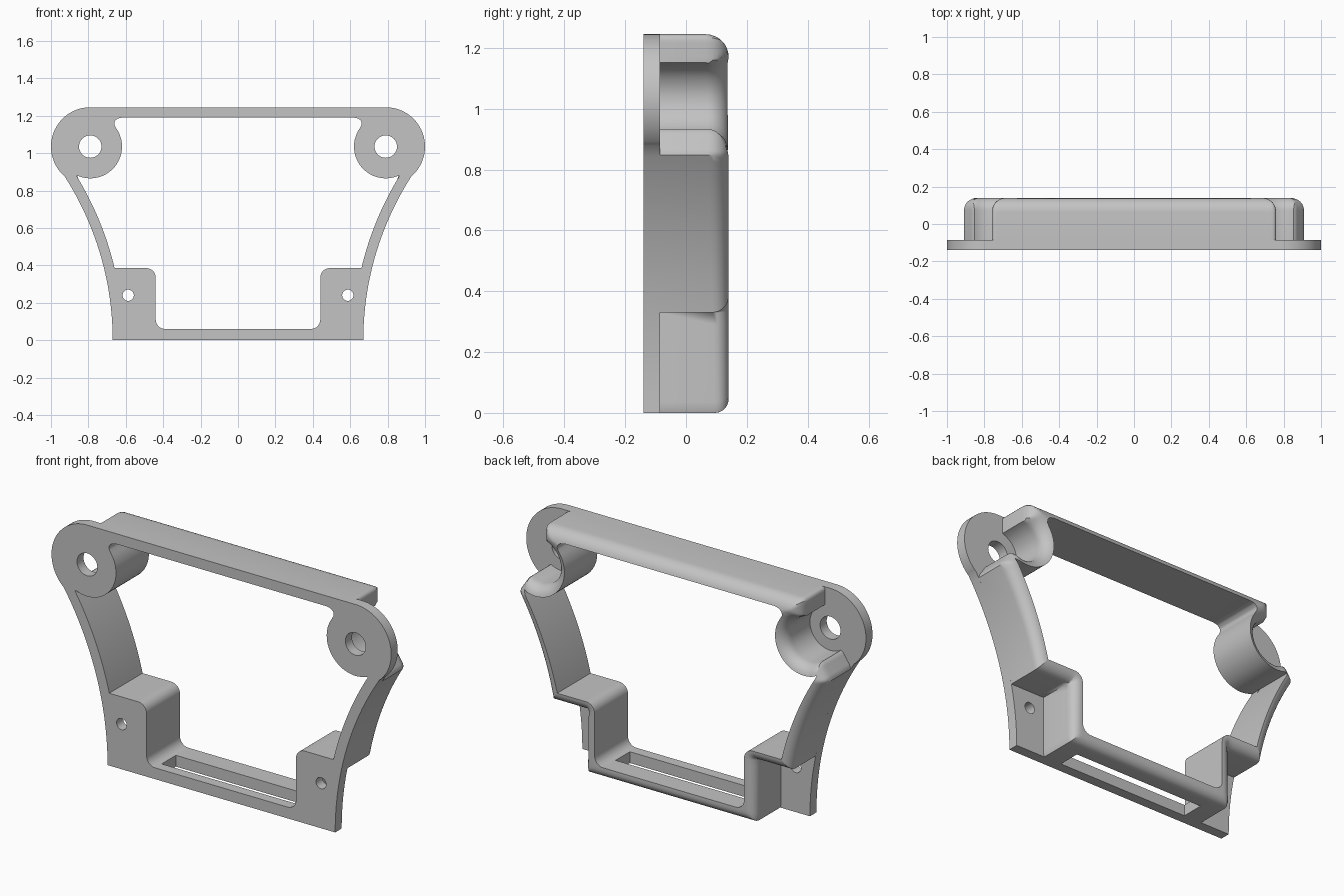
import bpy, bmesh, math
from mathutils import Vector
from mathutils.geometry import intersect_point_line

cube = bpy.data.objects.get("Cube")
if cube:
    bpy.data.objects.remove(cube, do_unlink=True)

grey = bpy.data.materials.new("plain grey")
grey.use_nodes = True
grey.diffuse_color = (0.55, 0.55, 0.55, 1)
grey.node_tree.nodes["Principled BSDF"].inputs["Base Color"].default_value = grey.diffuse_color

FRONT, PLATE_BACK, SLOT_BACK, BACK = -0.14, -0.085, 0.035, 0.14
EAR = Vector((0.79, 1.035))       # ear centre (x, z), left half
SIDE_X, SIDE_R, WALL = 2.29, 1.62, 0.055
TOP = 1.245


def arc(c, r, a0, a1, n=24):
    angles = [math.radians(a0 + (a1 - a0) * i / n) for i in range(n + 1)]
    return [(c[0] + r * math.cos(a), c[1] + r * math.sin(a)) for a in angles]


def side(r, z0, z1, n=24):
    """Concave flank of the frame between two heights."""
    zs = [z0 + (z1 - z0) * i / n for i in range(n + 1)]
    return [(SIDE_X - math.sqrt(r * r - z * z), z) for z in zs]


def resample(path, n):
    """n + 1 evenly spaced points along a path."""
    pts = [Vector(p) for p in path]
    lengths = [(b - a).length for a, b in zip(pts, pts[1:])]
    total, out = sum(lengths), []
    for i in range(n + 1):
        left, p = total * i / n, pts[-1]
        for a, b, l in zip(pts, pts[1:], lengths):
            if l > 0 and left <= l:
                p = a.lerp(b, left / l)
                break
            left -= l
        out.append(p)
    return out


def mirrored(points):
    """Close a half loop that runs from x = 0 back to x = 0."""
    return points + [Vector((-p.x, *p[1:])) for p in reversed(points) if p.x > 1e-5]


def finish(obj):
    obj.data.materials.clear()
    obj.data.materials.append(grey)
    bpy.ops.object.select_all(action='DESELECT')
    obj.select_set(True)
    bpy.context.view_layer.objects.active = obj
    if obj.type == 'CURVE':
        bpy.ops.object.convert(target='MESH')
    bpy.ops.object.shade_smooth_by_angle(angle=math.radians(32))


# Wall sections from top centre to bottom centre: inner path, outer path, steps, front y
ring_in = arc(EAR, 0.17, 144, 297)
ring_out = arc(EAR, 0.12, 104.5, 302)
flank_in = side(SIDE_R + WALL, 0.8835, 0.80)
flank_out = side(SIDE_R, 0.848, 0.33)
sections = [
    ([(0, 1.19), (0.62, 1.19)], [(0, TOP), (0.70, TOP)], 6, PLATE_BACK),
    ([(0.62, 1.19), (0.645, 1.184), (0.66, 1.17), (0.662, 1.153), ring_in[0]],
     [(0.70, TOP), (0.745, TOP), (0.756, 1.24), (0.76, 1.23), ring_out[0]], 14, PLATE_BACK),
    (ring_in, ring_out, 30, PLATE_BACK),
    (flank_in, [ring_out[-1], (0.866, 0.925), (0.905, 0.866), flank_out[0]], 12, PLATE_BACK),
    (side(SIDE_R + WALL, 0.80, 0.385), flank_out, 24, PLATE_BACK),
    ([(0.66, 0.385), (0.49, 0.385)], [flank_out[-1], (0.50, 0.33)], 8, PLATE_BACK),
    (arc((0.49, 0.335), 0.05, 90, 180), [(0.50, 0.33), (0.50, 0.33)], 8, PLATE_BACK),
    ([(0.44, 0.335), (0.44, 0.11)], [(0.50, 0.33), (0.50, 0.10)], 6, PLATE_BACK),
    (arc((0.39, 0.11), 0.05, 0, -90), [(0.50, 0.10), (0.50, 0), (0.39, 0)], 10, PLATE_BACK),
    ([(0.39, 0.06), (0, 0.06)], [(0.39, 0), (0, 0)], 5, SLOT_BACK),
]
inner, outer, fronts = [], [], []
for path_in, path_out, n, y in sections:
    inner += resample(path_in, n)
    outer += resample(path_out, n)
    fronts += [y] * (n + 1)


def back_y(p):
    """Rear surface, rounded over along the outer edge."""
    r = 0.045 + 0.025 * p.y
    d = r
    for a, b in zip(outer, outer[1:]):
        q = a
        if (b - a).length > 1e-6:
            q, t = intersect_point_line(p, a, b)
            q = a.lerp(b, min(max(t, 0), 1))
        d = min(d, (p - q.to_2d()).length)
    return BACK - r + math.sqrt(max(r * r - (r - d) ** 2, 0))


# Rear wall: a closed cross-section swept round the frame
STEPS = 8
columns = []
for i in range(STEPS + 1):
    flat = [o.lerp(p, (i / STEPS) ** 1.6) for o, p in zip(outer, inner)]
    columns.append([Vector((p.x, back_y(p), p.y)) for p in flat])
for edge in (inner, outer):
    columns.append([Vector((p.x, y, p.y)) for p, y in zip(edge, fronts)])

bm = bmesh.new()
sign_rings = []
for s in (1, -1):
    grid = [[bm.verts.new((s * p.x, p.y, p.z)) for p in col] for col in columns]
    for k, col in enumerate(grid):
        nxt = grid[(k + 1) % len(grid)]
        for j in range(len(col) - 1):
            quad = (col[j], col[j + 1], nxt[j + 1], nxt[j])
            bm.faces.new(quad if s > 0 else quad[::-1])
bmesh.ops.remove_doubles(bm, verts=bm.verts[:], dist=1e-5)
bmesh.ops.recalc_face_normals(bm, faces=bm.faces[:])
mesh = bpy.data.meshes.new("rear_wall")
bm.to_mesh(mesh)
bm.free()
rear_wall = bpy.data.objects.new("rear_wall", mesh)
bpy.context.collection.objects.link(rear_wall)
finish(rear_wall)

# Front plate: outline with the opening and four screw holes
outline = [Vector(p) for p in
           [(0, TOP)] + arc(EAR, 0.21, 90, -46, 40) + side(SIDE_R, 0.88, 0) + [(0, 0)]]
opening = [inner[0]]
for p in inner:
    if (p - opening[-1]).length > 1e-4:
        opening.append(p)
loops = [mirrored(outline), mirrored(opening)]
for s in (1, -1):
    for x, z, r in ((EAR.x, EAR.y, 0.06), (0.587, 0.24, 0.03)):
        loops.append([Vector(p) for p in arc((s * x, z), r, 0, 360, 32)[:-1]])

curve = bpy.data.curves.new("front_plate", 'CURVE')
curve.dimensions = '2D'
curve.fill_mode = 'BOTH'
curve.extrude = (PLATE_BACK - FRONT) / 2
for loop in loops:
    spline = curve.splines.new('POLY')
    spline.points.add(len(loop) - 1)
    for point, p in zip(spline.points, loop):
        point.co = (p.x, p.y, 0, 1)
    spline.use_cyclic_u = True
front_plate = bpy.data.objects.new("front_plate", curve)
front_plate.location.y = (PLATE_BACK + FRONT) / 2
front_plate.rotation_euler.x = math.pi / 2
bpy.context.collection.objects.link(front_plate)
finish(front_plate)
